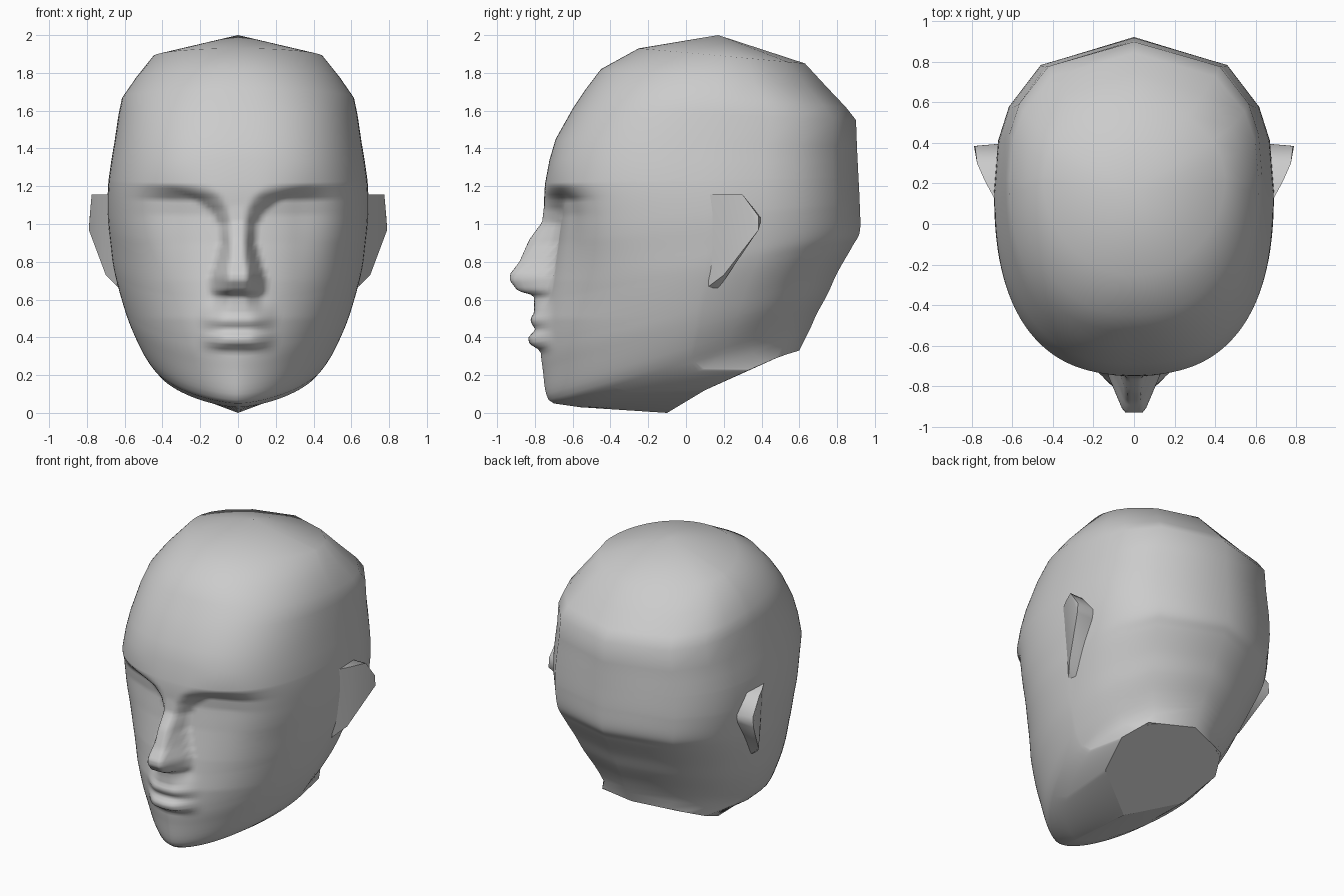
import bpy, bmesh, math

old = bpy.data.objects.get("Cube")
if old:
    bpy.data.objects.remove(old, do_unlink=True)

clay = bpy.data.materials.new("grey clay")
clay.use_nodes = True
clay.diffuse_color = (0.6, 0.6, 0.6, 1)
clay.node_tree.nodes["Principled BSDF"].inputs["Base Color"].default_value = (0.6, 0.6, 0.6, 1)


def finish(bm, name, angle):
    mesh = bpy.data.meshes.new(name)
    bm.to_mesh(mesh)
    bm.free()
    mesh.materials.append(clay)
    obj = bpy.data.objects.new(name, mesh)
    bpy.context.collection.objects.link(obj)
    bpy.ops.object.select_all(action='DESELECT')
    obj.select_set(True)
    bpy.context.view_layer.objects.active = obj
    bpy.ops.object.shade_smooth_by_angle(angle=math.radians(angle))


def ramp(a, b, v):
    return min(1, max(0, (v - a) / (b - a)))


def smooth(a, b, v):
    t = ramp(a, b, v)
    return t * t * (3 - 2 * t)


def table(points, v):
    """Linear interpolation through (position, value) pairs."""
    if v <= points[0][0]:
        return points[0][1]
    for (a, p), (b, q) in zip(points, points[1:]):
        if v <= b:
            return p + (q - p) * (v - a) / (b - a)
    return points[-1][1]


def catmull(p0, p1, p2, p3, t):
    return [0.5 * (2 * b + (c - a) * t + (2 * a - 5 * b + 4 * c - d) * t * t
                   + (3 * b - a - 3 * c + d) * t ** 3)
            for a, b, c, d in zip(p0, p1, p2, p3)]


# Head rings: front y, front z, back y, back z, half width, subdivisions to next
RINGS = [
    (-.56, .03, .635, .40, .435, 1),
    (-.70, .05, .66, .45, .465, 2),
    (-.74, .10, .69, .52, .505, 4),
    (-.757, .22, .75, .63, .56, 8),
    (-.77, .36, .80, .74, .605, 16),
    (-.757, .60, .88, .88, .655, 16),
    (-.752, .80, .92, .96, .675, 10),
    (-.75, 1.0, .92, 1.1, .69, 14),
    (-.745, 1.22, .913, 1.25, .685, 2),
    (-.69, 1.45, .905, 1.41, .655, 1),
    (-.60, 1.61, .90, 1.55, .633, 1),
    (-.53, 1.715, .845, 1.62, .615, 1),
    (-.45, 1.82, .75, 1.72, .545, 1),
    (-.25, 1.93, .63, 1.85, .45, 1),
]
# Outline of the neck opening, front to back
NECK = [(0, -.10, 0), (.32, .10, .12), (.385, .34, .23), (.30, .50, .30), (0, .60, .33)]
NECK_ANGLES = [0, .8, 1.5, 2.2, math.pi]

# Squareness of the front and back of the rings by height
FRONT_SHAPE = [(.03, 1.6), (.36, 1.8), (.6, 2.0), (.9, 2.3), (1.25, 2.55),
               (1.6, 2.5), (1.93, 2.0)]
BACK_SHAPE = [(.4, 2.0), (.7, 2.2), (1.1, 2.4), (1.55, 2.4), (1.72, 2.1), (1.85, 1.8)]

# Facial relief by height
NOSE_HEIGHT = [(.605, 0), (.625, .06), (.645, .135), (.7, .178), (.735, .178),
               (.8, .13), (.915, .08), (1.01, .012), (1.1, 0)]
NOSE_WIDTH = [(.6, .13), (.66, .145), (.72, .145), (.8, .12), (.9, .095),
              (1.0, .1), (1.08, .15), (1.14, .24), (1.2, .4)]
SOCKET = [(.5, 0), (.7, .03), (.9, .07), (1.05, .09), (1.13, .085), (1.21, 0)]
LIPS = [(.32, 0), (.345, .02), (.365, .06), (.4, .066), (.44, .03), (.485, .06),
        (.505, .058), (.525, .045), (.58, .045), (.62, .05), (.68, 0)]


def relief(x, z):
    x = abs(x)
    width = table(NOSE_WIDTH, z)
    side = ramp(width * .35, width, x)
    fade = 1 - smooth(.3, .64, x)
    mouth = (1 - smooth(.06, .22, x)) * (1 - side * smooth(.5, .62, z))
    lips = table(LIPS, z) * mouth
    nose = table(NOSE_HEIGHT, z) * (1 - side)
    return table(SOCKET, z) * side * fade - max(nose, lips)


# Column angles: fine over the face, coarse round the back
FRONT = 40
half = [math.pi / 2 * (i / FRONT) ** 1.3 for i in range(FRONT)]
half += [math.radians(a) for a in (90, 105, 119, 142, 180)]
angles = half + [2 * math.pi - a for a in half[-2:0:-1]]


def ring_points(yf, zf, yb, zb, w):
    mid = yf + (yb - yf) * .55
    pts = []
    for a in angles:
        s, c = math.sin(a), math.cos(a)
        n = table(FRONT_SHAPE, zf) if c > 0 else table(BACK_SHAPE, zb)
        x = w * math.copysign(abs(s) ** (2 / n), s)
        y = mid + ((yf if c > 0 else yb) - mid) * abs(c) ** (2 / n)
        z = zf + (zb - zf) * (y - yf) / (yb - yf)
        if c > 0:
            y += relief(x, z) * smooth(0, .35, c)
        pts.append((x, y, z))
    return pts


def neck_point(a):
    mirrored = a > math.pi
    a = 2 * math.pi - a if mirrored else a
    x, y, z = [table([(t, p[i]) for t, p in zip(NECK_ANGLES, NECK)], a) for i in range(3)]
    return (-x if mirrored else x, y, z)


rows = [[neck_point(a) for a in angles]]
for i, key in enumerate(RINGS):
    near = [RINGS[min(max(i + k, 0), len(RINGS) - 1)][:5] for k in (-1, 0, 1, 2)]
    for s in range(key[5]):
        rows.append(ring_points(*catmull(*near, s / key[5])))

# Head skin, closed at the crown
bm = bmesh.new()
loops = [[bm.verts.new(p) for p in row] for row in rows]
count = len(angles)
crown = bm.verts.new((0, .17, 2))
for j in range(count):
    k = (j + 1) % count
    for low, high in zip(loops, loops[1:]):
        bm.faces.new((low[j], low[k], high[k], high[j]))
    bm.faces.new((loops[-1][j], loops[-1][k], crown))
bmesh.ops.recalc_face_normals(bm, faces=bm.faces)
finish(bm, "head", 75)

# Flat neck cut
bm = bmesh.new()
outline = NECK + [(-x, y, z) for x, y, z in NECK[-2:0:-1]]
cap = bm.faces.new([bm.verts.new(p) for p in outline])
cap.normal_update()
if cap.normal.z > 0:
    cap.normal_flip()
finish(bm, "neck_cut", 30)

# Ears: wedges opening towards the back
EAR = [(.675, .10, 1.155), (.64, .12, .67), (.735, .21, 1.155), (.775, .30, 1.155),
       (.785, .385, 1.04), (.79, .385, .97), (.70, .20, .73), (.62, .30, 1.15),
       (.62, .40, 1.03), (.62, .38, .97), (.60, .16, .64)]
for name, side in (("left_ear", 1), ("right_ear", -1)):
    bm = bmesh.new()
    for x, y, z in EAR:
        bm.verts.new((side * x, y, z))
    bmesh.ops.convex_hull(bm, input=bm.verts)
    loose = [v for v in bm.verts if not v.link_faces]
    bmesh.ops.delete(bm, geom=loose, context='VERTS')
    bmesh.ops.recalc_face_normals(bm, faces=bm.faces)
    finish(bm, name, 50)
